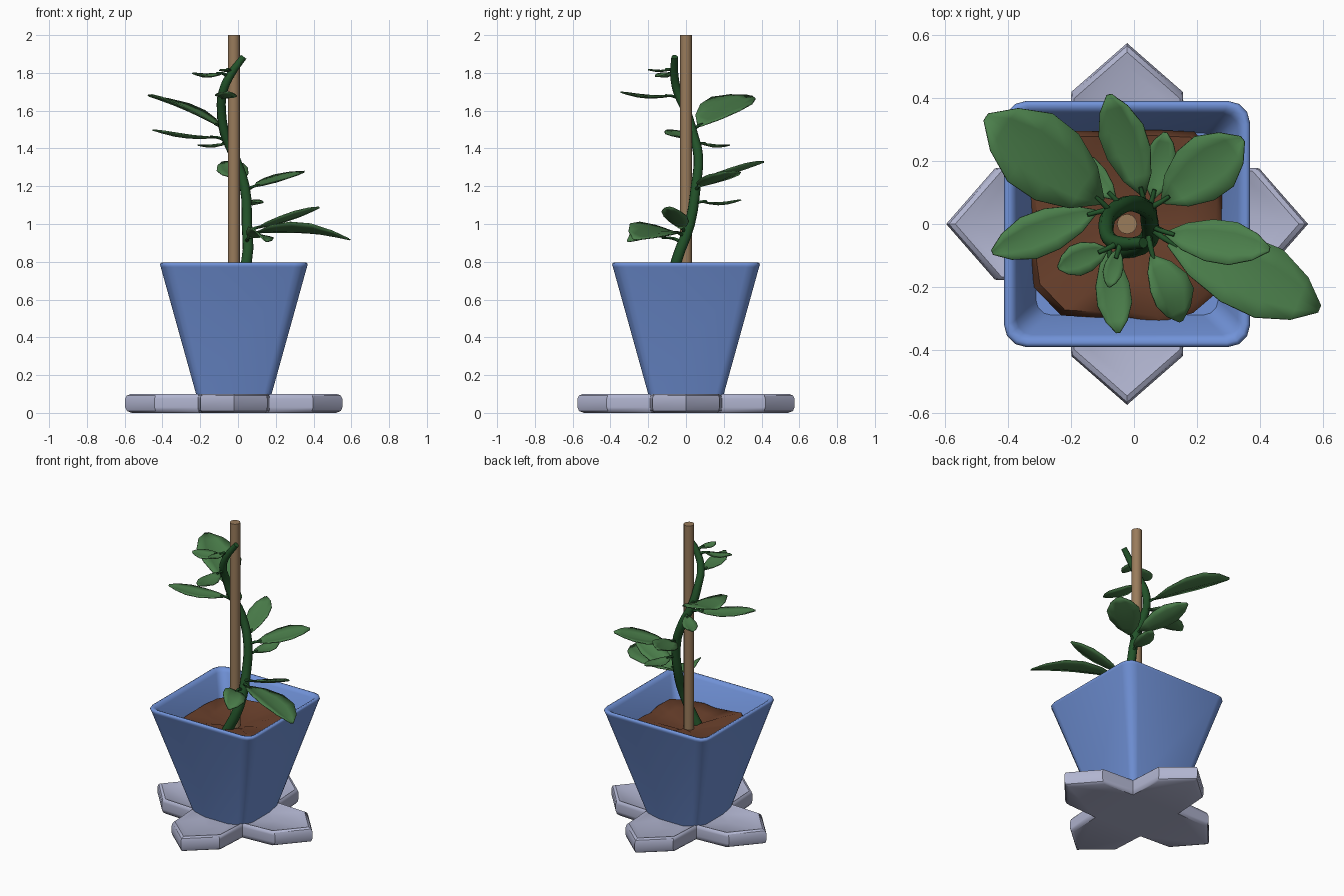
import bpy, math, random
from mathutils import Vector

if "Cube" in bpy.data.objects:
    bpy.data.objects.remove(bpy.data.objects["Cube"])
random.seed(4)
CX = -0.022  # pot and stake axis


def material(name, rgb):
    m = bpy.data.materials.new(name)
    m.diffuse_color = (*rgb, 1)
    m.use_nodes = True
    m.node_tree.nodes["Principled BSDF"].inputs["Base Color"].default_value = m.diffuse_color
    return m


BLUE = material("pot blue", (0.165, 0.29, 0.69))
GREY = material("saucer grey", (0.44, 0.46, 0.63))
WOOD = material("stake wood", (0.32, 0.20, 0.105))
SOIL = material("soil brown", (0.14, 0.05, 0.024))
LEAF = material("leaf green", (0.07, 0.21, 0.07))
STEM = material("stem green", (0.016, 0.085, 0.022))


def finish(ob, mat, angle=40):
    ob.data.materials.clear()
    ob.data.materials.append(mat)
    bpy.ops.object.select_all(action='DESELECT')
    ob.select_set(True)
    bpy.context.view_layer.objects.active = ob
    bpy.ops.object.shade_smooth_by_angle(angle=math.radians(angle))
    return ob


def mesh_object(name, verts, faces, mat, angle=40):
    me = bpy.data.meshes.new(name)
    me.from_pydata([tuple(v) for v in verts], [], faces)
    ob = bpy.data.objects.new(name, me)
    bpy.context.collection.objects.link(ob)
    return finish(ob, mat, angle)


def loft(name, rings, mat, angle=40):
    """Skin closed rings of equal length and cap both ends."""
    n = len(rings[0])
    faces = [tuple(range(n))[::-1]]
    for r in range(len(rings) - 1):
        for i in range(n):
            j = (i + 1) % n
            faces.append((r * n + i, r * n + j, (r + 1) * n + j, (r + 1) * n + i))
    faces.append(tuple(range((len(rings) - 1) * n, len(rings) * n)))
    return mesh_object(name, [v for r in rings for v in r], faces, mat, angle)


def tube(name, pts, radii, depth, mat, res=2):
    cu = bpy.data.curves.new(name, 'CURVE')
    cu.dimensions = '3D'
    cu.bevel_depth = depth
    cu.bevel_resolution = res
    cu.use_fill_caps = True
    cu.resolution_u = 3
    sp = cu.splines.new('BEZIER')
    sp.bezier_points.add(len(pts) - 1)
    for bp, p, r in zip(sp.bezier_points, pts, radii):
        bp.co, bp.radius = p, r
        bp.handle_left_type = bp.handle_right_type = 'AUTO'
    ob = bpy.data.objects.new(name, cu)
    bpy.context.collection.objects.link(ob)
    bpy.ops.object.select_all(action='DESELECT')
    ob.select_set(True)
    bpy.context.view_layer.objects.active = ob
    bpy.ops.object.convert(target='MESH')
    return finish(bpy.context.object, mat, 60)


# Four-armed saucer with rounded edge and shallow dish
arm = [(0.19, -0.19), (0.42, -0.177), (0.575, 0), (0.42, 0.177)]
outline = []
for k in range(4):
    c, s = math.cos(k * math.pi / 2), math.sin(k * math.pi / 2)
    outline += [(x * c - y * s, x * s + y * c) for x, y in arm]
profile = [(0.94, 0), (0.985, 0.01), (1, 0.03), (1, 0.075), (0.985, 0.092), (0.95, 0.1),
           (0.87, 0.09), (0.5, 0.07)]
loft("saucer", [[(CX + x * f, y * f, z) for x, y in outline] for f, z in profile], GREY, 35)


# Square tapered pot with rounded corners
def square_ring(half, radius, z):
    out = []
    for k in range(4):
        a0 = k * math.pi / 2
        for i in range(4):
            a = a0 + i * math.pi / 6
            sx = 1 if k in (0, 3) else -1
            sy = 1 if k in (0, 1) else -1
            out.append((CX + sx * (half - radius) + radius * math.cos(a),
                        sy * (half - radius) + radius * math.sin(a), z))
    return out


pot = [(0.178, 0.035, 0.02), (0.20, 0.04, 0.1), (0.387, 0.07, 0.772), (0.391, 0.07, 0.783),
       (0.388, 0.07, 0.793), (0.378, 0.06, 0.797), (0.362, 0.05, 0.79), (0.352, 0.05, 0.775),
       (0.29, 0.05, 0.61)]
loft("pot", [square_ring(*p) for p in pot], BLUE, 50)

# Lumpy soil
rings = []
edge = []
for i in range(20):
    a = i * math.tau / 20
    c, s = math.cos(a), math.sin(a)
    r = 0.31 / (abs(c) ** 4 + abs(s) ** 4) ** 0.25
    edge.append((c * r * random.uniform(0.95, 1.02), s * r * random.uniform(0.95, 1.02)))
for f, z in [(0.9, 0.58), (1.0, 0.64), (0.94, 0.67), (0.6, 0.66), (0.2, 0.64)]:
    rings.append([(CX + x * f, y * f, z + random.uniform(-0.012, 0.012)) for x, y in edge])
loft("soil", rings, SOIL, 60)

# Support stake
bpy.ops.mesh.primitive_cylinder_add(vertices=12, radius=0.032, depth=1.4, location=(CX, 0, 1.3))
stake = bpy.context.object
stake.name = "support_stake"
finish(stake, WOOD)

# Main stem winding round the stake
path = [(-0.04, -0.085, 0.6), (0.045, -0.052, 0.8), (0.047, 0.02, 1.0), (0.035, 0.052, 1.2),
        (-0.02, 0.065, 1.36), (-0.07, 0.036, 1.48), (-0.088, 0.0, 1.6), (-0.08, -0.045, 1.7),
        (-0.04, -0.062, 1.79), (0.03, -0.06, 1.885)]
tube("main_stem", path, [1.1, 1.05, 1, 0.95, 0.9, 0.9, 0.85, 0.8, 0.75, 0.6], 0.029, STEM)


# Leaves: base, tip, width, roll (degrees), arch
def stem_point(z):
    for a, b in zip(path, path[1:]):
        if z <= b[2]:
            return Vector(a).lerp(Vector(b), (z - a[2]) / (b[2] - a[2]))
    return Vector(path[-1])


def leaf(i, base, tip, width, roll, arch):
    base, tip = Vector(base), Vector(tip)
    d = (tip - base).normalized()
    flat = d.cross(Vector((0, 0, 1))).normalized()
    up0 = flat.cross(d)
    a = math.radians(roll)
    side = flat * math.cos(a) + up0 * math.sin(a)
    up = side.cross(d)
    rows = [(0, 0.08), (0.18, 0.62), (0.42, 0.97), (0.65, 1.0), (0.86, 0.62), (1, 0.1)]
    verts, faces = [], []
    for t, w in rows:
        mid = base.lerp(tip, t) + up * arch * math.sin(t * math.pi)
        for u in (-1, -0.5, 0, 0.5, 1):
            verts.append(mid + side * (u * w * width / 2) + up * (abs(u) * w * width * 0.1))
    for r in range(len(rows) - 1):
        for c in range(4):
            k = r * 5 + c
            faces.append((k, k + 1, k + 6, k + 5))
    ob = mesh_object(f"leaf_{i}", verts, faces, LEAF, 60)
    sol = ob.modifiers.new("thickness", 'SOLIDIFY')
    sol.thickness = 0.006
    # Leaf stalk back to the main stem
    root = stem_point(base.z - 0.03)
    bend = root.lerp(base, 0.6) + Vector((0, 0, 0.005))
    tube(f"leaf_stalk_{i}", [root, bend, base + d * 0.03], [1.2, 1, 0.7], 0.009, STEM, 1)


leaves = [
    ((0.11, -0.06, 0.96), (0.59, -0.27, 0.92), 0.24, 14, 0.02),     # large low right
    ((0.10, -0.03, 0.98), (0.43, -0.08, 1.09), 0.14, 12, -0.01),    # low right, upper
    ((0.055, -0.10, 0.93), (0.15, -0.31, 0.91), 0.14, 22, 0.03),    # low front
    ((0.06, 0.08, 1.12), (0.10, 0.29, 1.13), 0.10, 0, -0.02),       # small back
    ((0.09, 0.07, 1.20), (0.345, 0.27, 1.28), 0.20, 0, -0.01),      # back right
    ((0.03, 0.09, 1.24), (-0.08, 0.41, 1.33), 0.15, 15, -0.01),     # back
    ((-0.06, 0.08, 1.43), (-0.21, 0.23, 1.42), 0.09, 0, -0.015),    # small back left
    ((-0.10, 0.07, 1.52), (-0.47, 0.34, 1.68), 0.26, -8, 0.01),     # large back left
    ((-0.12, 0.04, 1.46), (-0.45, -0.09, 1.50), 0.14, 0, -0.02),    # left
    ((-0.08, -0.08, 1.68), (-0.05, -0.345, 1.70), 0.11, 5, -0.02),  # upper front
    ((-0.085, -0.08, 1.80), (-0.24, -0.14, 1.80), 0.10, 8, -0.02),  # top left
    ((-0.05, -0.08, 1.82), (-0.08, -0.20, 1.82), 0.06, 0, -0.01),   # top bud
]
for i, args in enumerate(leaves):
    leaf(i + 1, *args)
